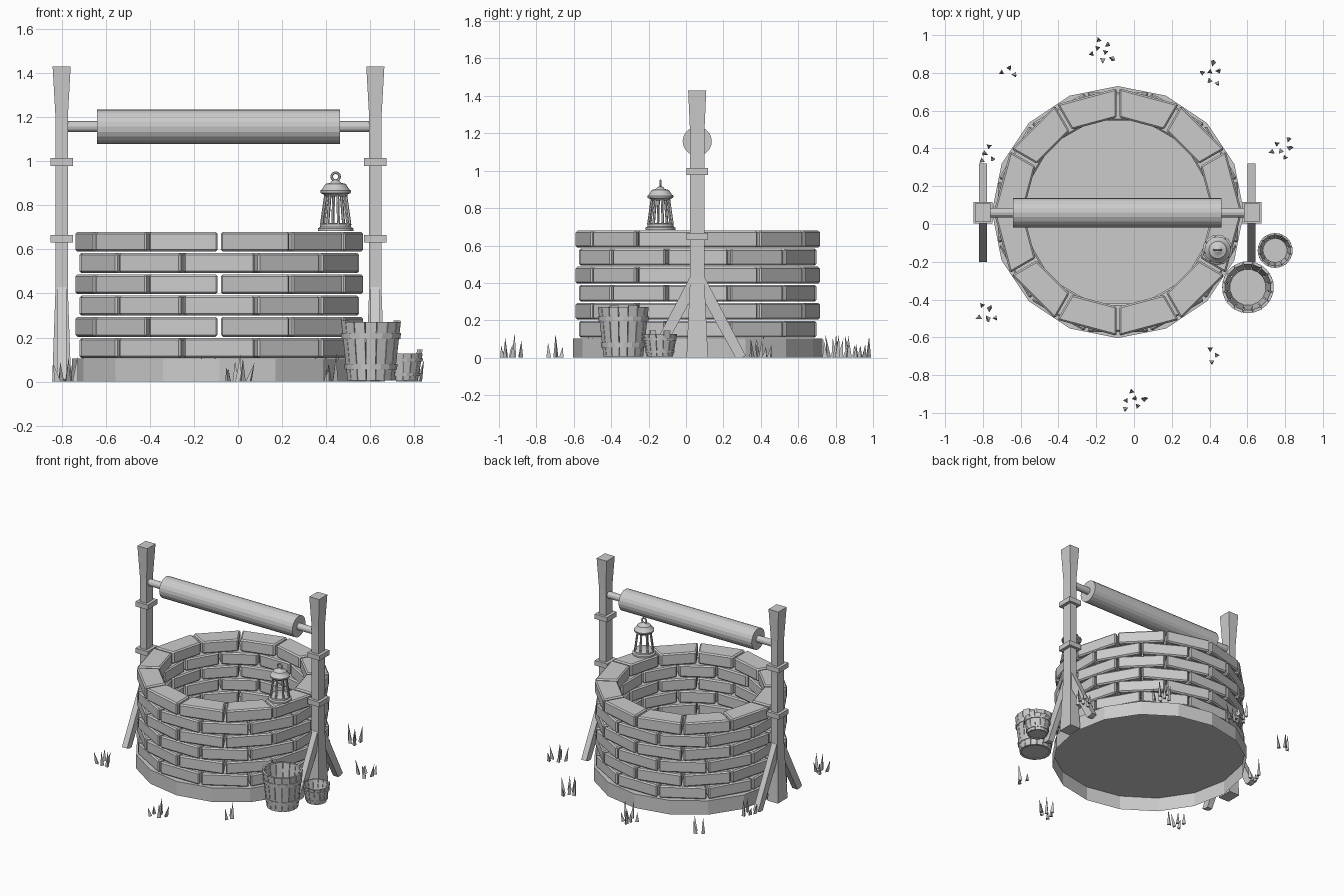
import bpy, bmesh, math, random
from math import sin, cos, pi, radians
from mathutils import Vector, Matrix

if "Cube" in bpy.data.objects:
    bpy.data.objects.remove(bpy.data.objects["Cube"])

random.seed(4)
WX, WY = -0.085, 0.063          # well centre


def finish(bm, name, bevel=0, smooth=False):
    bmesh.ops.recalc_face_normals(bm, faces=bm.faces)
    me = bpy.data.meshes.new(name)
    bm.to_mesh(me)
    bm.free()
    ob = bpy.data.objects.new(name, me)
    bpy.context.collection.objects.link(ob)
    if bevel:
        m = ob.modifiers.new("bevel", 'BEVEL')
        m.width, m.segments, m.limit_method = bevel, 1, 'ANGLE'
    if smooth:
        bpy.context.view_layer.objects.active = ob
        ob.select_set(True)
        bpy.ops.object.shade_smooth_by_angle(angle=radians(40))
        ob.select_set(False)
    return ob


def loft(bm, rings, caps=True, closed=False):
    """Skin equal-length rings of points."""
    vs = [[bm.verts.new(p) for p in r] for r in rings]
    n = len(vs[0])
    pairs = list(zip(vs, vs[1:])) + ([(vs[-1], vs[0])] if closed else [])
    for a, b in pairs:
        for i in range(n):
            j = (i + 1) % n
            bm.faces.new((a[i], a[j], b[j], b[i]))
    if caps and not closed:
        bm.faces.new(vs[0][::-1])
        bm.faces.new(vs[-1])


def circle(x, y, z, r, n, turn=0):
    return [(x + r * cos(2 * pi * i / n + turn), y + r * sin(2 * pi * i / n + turn), z) for i in range(n)]


def rect(x, y, z, w, d):
    return [(x + sx * w / 2, y + sy * d / 2, z) for sx, sy in ((-1, -1), (1, -1), (1, 1), (-1, 1))]


def lathe(bm, x, y, prof, n, closed=False, caps=True):
    loft(bm, [circle(x, y, z, r, n) for r, z in prof], caps, closed)


def rod(bm, p, q, r1, r2, n):
    p, q = Vector(p), Vector(q)
    d = q - p
    m = Matrix.Translation((p + q) / 2) @ d.to_track_quat('Z', 'Y').to_matrix().to_4x4()
    bmesh.ops.create_cone(bm, cap_ends=True, segments=n, radius1=r1, radius2=r2, depth=d.length, matrix=m)


# Base footing, open underneath, with the well floor on top
bm = bmesh.new()
low, top = ([bm.verts.new(p) for p in circle(WX, WY, z, 0.667, 16)] for z in (0, 0.104))
for i in range(16):
    j = (i + 1) % 16
    bm.faces.new((low[i], low[j], top[j], top[i]))
bm.faces.new(top)
finish(bm, "base_footing")

# Six staggered courses of twelve bricks
for row in range(6):
    bm = bmesh.new()
    z = 0.107 + row * 0.0965
    for k in range(12):
        mid = radians(30 * k + (15 if row % 2 else 0))
        rings = []
        for h in (z, z + 0.09):
            pts = []
            for r, s in ((0.5, -1), (0.655, -1), (0.655, 1), (0.5, 1)):
                a = mid + s * (radians(15) - 0.007 / r)
                pts.append((WX + r * cos(a), WY + r * sin(a), h))
            rings.append(pts)
        loft(bm, rings)
    finish(bm, f"brick_course_{row + 1}", bevel=0.009)

# Posts with flared ends, collars and splayed braces
PY = 0.06
for side, px in (("left", -0.80), ("right", 0.623)):
    bm = bmesh.new()
    loft(bm, [rect(px, PY, z, w, d) for z, w, d in
              ((0, 0.086, 0.115), (0.42, 0.056, 0.076), (1.2, 0.056, 0.076), (1.43, 0.082, 0.097))])
    finish(bm, side + "_post")
    bm = bmesh.new()
    for z in (0.63, 0.978):
        loft(bm, [rect(px, PY, h, 0.102, 0.115) for h in (z, z + 0.036)])
    finish(bm, side + "_post_collars")
    bm = bmesh.new()
    for s in (-1, 1):
        yz = ((0.0, 0.43), (0.04, 0.43), (0.26, 0.01), (0.235, 0), (0.205, 0), (0.0, 0.37))
        loft(bm, [[(px + dx, PY + s * y, z) for y, z in yz] for dx in (-0.021, 0.021)])
    finish(bm, side + "_braces")

# Winding roller and axle
for name, x0, x1, r, n in (("axle", -0.79, 0.61, 0.025, 12), ("roller", -0.64, 0.462, 0.078, 20)):
    bm = bmesh.new()
    rod(bm, (x0, PY, 1.157), (x1, PY, 1.157), r, r, n)
    finish(bm, name)

# Lantern on the rim
LX, LY = 0.443, -0.137
bm = bmesh.new()
lathe(bm, LX, LY, ((0.08, 0.684), (0.08, 0.695), (0.07, 0.702), (0.07, 0.714), (0.058, 0.72)), 16)
finish(bm, "lantern_base", smooth=True)
bm = bmesh.new()
lathe(bm, LX, LY, ((0.048, 0.84), (0.056, 0.85), (0.068, 0.855), (0.07, 0.866), (0.062, 0.872),
                   (0.05, 0.89), (0.046, 0.897), (0.024, 0.902), (0.016, 0.912), (0.008, 0.915)), 16)
finish(bm, "lantern_cap", smooth=True)
bm = bmesh.new()
for k in range(8):
    a = 2 * pi * k / 8 + 0.2
    c, s = cos(a), sin(a)
    rod(bm, (LX + 0.066 * c, LY + 0.066 * s, 0.71), (LX + 0.046 * c, LY + 0.046 * s, 0.85), 0.007, 0.007, 6)
finish(bm, "lantern_bars")
bm = bmesh.new()
loft(bm, [[(LX + (0.018 + 0.006 * cos(v)) * cos(u), LY + 0.006 * sin(v), 0.93 + (0.018 + 0.006 * cos(v)) * sin(u))
           for v in [2 * pi * j / 6 for j in range(6)]] for u in [2 * pi * i / 14 for i in range(14)]], closed=True)
finish(bm, "lantern_ring", smooth=True)


# Buckets: tapered staves, two hoops and a floor
def bucket(name, x, y, rb, rt, h, n, lug):
    t = 0.11 * rt
    bm = bmesh.new()
    for k in range(n):
        mid, half = 2 * pi * k / n, pi / n * 0.93
        hh = h + (lug if k in (1, 1 + n // 2) else 0)
        rings = []
        for z, r in ((0.006, rb), (hh, rt)):
            rings.append([(x + q * cos(mid + s * half), y + q * sin(mid + s * half), z)
                          for q, s in ((r - t, -1), (r, -1), (r, 1), (r - t, 1))])
        loft(bm, rings)
    finish(bm, name + "_staves")
    bm = bmesh.new()
    for f in (0.2, 0.72):
        z0, z1 = h * f, h * (f + 0.1)
        r0, r1 = (rb + (rt - rb) * z / h for z in (z0, z1))
        lathe(bm, x, y, ((r0 - 0.004, z0), (r0 + 0.004, z0), (r1 + 0.004, z1), (r1 - 0.004, z1)), n, closed=True)
    finish(bm, name + "_hoops")
    bm = bmesh.new()
    lathe(bm, x, y, ((rb - t / 2, 0.012), (rb - t / 2, 0.03)), n)
    finish(bm, name + "_floor")


bucket("large_bucket", 0.603, -0.335, 0.108, 0.138, 0.27, 16, 0.008)
bucket("small_bucket", 0.747, -0.14, 0.07, 0.093, 0.128, 14, 0.018)

# Grass tufts of three-sided blades: x, y, blade count
tufts = ((-0.17, 0.91, 7), (-0.67, 0.81, 3), (0.41, 0.79, 6), (-0.77, 0.37, 4),
         (0.79, 0.40, 6), (-0.78, -0.48, 5), (0.42, -0.69, 3), (-0.01, -0.935, 6))
for t, (x, y, n) in enumerate(tufts):
    bm = bmesh.new()
    for k in range(n):
        a = 2.4 * k + t
        r = 0.026 * math.sqrt(k + 0.5)
        bx, by = x + r * cos(a), max(-0.984, min(0.984, y + r * sin(a)))
        h = random.uniform(0.055, 0.13)
        lean = random.uniform(0.0, 0.025)
        tip = (bx + lean * cos(a), max(-1, min(1, by + lean * sin(a))), h)
        base = circle(bx, by, 0, 0.016, 3, random.random() * 6)
        vs = [bm.verts.new(p) for p in base]
        vt = bm.verts.new(tip)
        bm.faces.new(vs[::-1])
        for i in range(3):
            bm.faces.new((vs[i], vs[(i + 1) % 3], vt))
    finish(bm, f"grass_tuft_{t + 1}")
